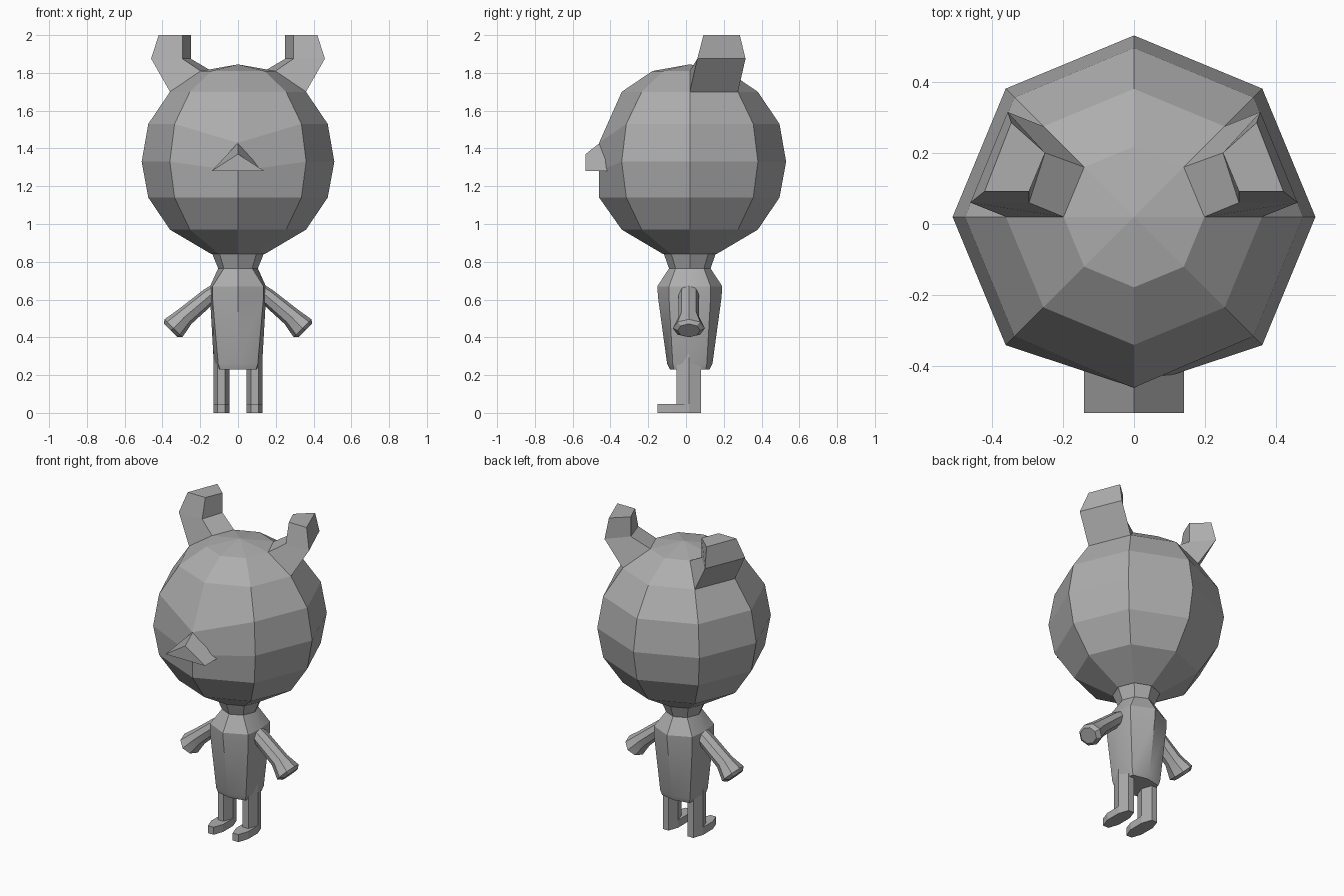
import bpy, bmesh, math
from math import sin, cos, pi

cube = bpy.data.objects.get("Cube")
if cube:
    bpy.data.objects.remove(cube, do_unlink=True)

grey = bpy.data.materials.new("plain grey")
grey.use_nodes = True
colour = (0.42, 0.42, 0.42, 1)
grey.diffuse_color = colour
grey.node_tree.nodes["Principled BSDF"].inputs["Base Color"].default_value = colour

MID_Y = 0.02  # front-to-back centre of the figure


def finish(name, bm, smooth=False):
    bmesh.ops.recalc_face_normals(bm, faces=bm.faces)
    mesh = bpy.data.meshes.new(name)
    bm.to_mesh(mesh)
    bm.free()
    mesh.materials.append(grey)
    obj = bpy.data.objects.new(name, mesh)
    bpy.context.collection.objects.link(obj)
    if smooth:
        bpy.ops.object.select_all(action="DESELECT")
        obj.select_set(True)
        bpy.context.view_layer.objects.active = obj
        bpy.ops.object.shade_smooth_by_angle(angle=math.radians(30))
    return obj


def loft(rings, side=1):
    """Skin equal-sized rings of points and close both ends."""
    bm = bmesh.new()
    loops = [[bm.verts.new((side * x, y, z)) for x, y, z in r] for r in rings]
    for a, b in zip(loops, loops[1:]):
        for i in range(len(a)):
            j = (i + 1) % len(a)
            bm.faces.new((a[i], a[j], b[j], b[i]))
    bm.faces.new(loops[0])
    bm.faces.new(loops[-1])
    return bm


# Head: eight-sided ball with a flattened face
head_profile = [(0.14, 0.84), (0.36, 0.97), (0.475, 1.14), (0.51, 1.33),
                (0.475, 1.53), (0.36, 1.70), (0.198, 1.81)]
bm = loft([[(r * cos(i * pi / 4), MID_Y + r * sin(i * pi / 4), z) for i in range(8)]
           for r, z in head_profile])
top = max(bm.faces, key=lambda f: f.calc_center_median().z)
bmesh.ops.poke(bm, faces=[top])
for v in bm.verts:
    if v.co.z > 1.8 and abs(v.co.x) < 0.01 and abs(v.co.y - MID_Y) < 0.01:
        v.co.z = 1.845
    if abs(v.co.x) < 0.01 and v.co.y < -0.42:
        v.co.y = -0.46
        if v.co.z > 1.5:
            v.co.z = 1.43
        elif v.co.z > 1.3:
            v.co.z = 1.28
finish("head", bm)

# Nose: sloping three-sided wedge
finish("nose", loft([
    [(-0.14, -0.39, 1.28), (0.14, -0.39, 1.28), (0, -0.455, 1.43)],
    [(-0.14, -0.532, 1.28), (0.14, -0.532, 1.28), (0, -0.532, 1.37)]]))

# Torso with neck: (height, half width, half depth, corner x, corner y)
torso = [(0.23, 0.115, 0.105, 0.095, 0.085), (0.26, 0.128, 0.12, 0.105, 0.09),
         (0.61, 0.148, 0.168, 0.135, 0.11), (0.67, 0.148, 0.172, 0.135, 0.11),
         (0.765, 0.105, 0.11, 0.075, 0.075), (0.85, 0.14, 0.14, 0.10, 0.10)]
finish("torso", loft([
    [(w, MID_Y, z), (cx, MID_Y + cy, z), (0, MID_Y + d, z), (-cx, MID_Y + cy, z),
     (-w, MID_Y, z), (-cx, MID_Y - cy, z), (0, MID_Y - d, z), (cx, MID_Y - cy, z)]
    for z, w, d, cx, cy in torso]), smooth=True)


def hexagon(z, front):
    """Leg section; front moves its three front points forward."""
    x, y = 0.0875, 0.015
    return [(x + 0.0425, y, z), (x + 0.02, y + 0.065, z), (x - 0.02, y + 0.065, z),
            (x - 0.0425, y, z), (x - 0.0425, y - front, z),
            (x - 0.02, y - 0.065 - front, z), (x + 0.02, y - 0.065 - front, z),
            (x + 0.0425, y - front, z)]


def leg_section(z):
    x, y = 0.0875, 0.015
    return [(x + 0.0425 * cos(i * pi / 3) * (1 if i % 3 == 0 else 0.94),
             y + 0.075 * sin(i * pi / 3), z) for i in range(6)]


# Arm sections: (centre x, centre z, half thickness, half depth)
arm = [(0.11, 0.645, 0.045, 0.05), (0.15, 0.62, 0.045, 0.055),
       (0.283, 0.508, 0.052, 0.055), (0.342, 0.448, 0.067, 0.085),
       (0.357, 0.436, 0.05, 0.06)]

for name, side in (("left", 1), ("right", -1)):
    finish(name + "_leg", loft([leg_section(0.03), leg_section(0.34)], side))
    finish(name + "_foot", loft([hexagon(0, 0.10), hexagon(0.048, 0.10)], side))

    diag = math.sqrt(0.5)
    finish(name + "_arm", loft([
        [(x + t * diag * cos(i * pi / 4), MID_Y - 0.005 + d * sin(i * pi / 4),
          z + t * diag * cos(i * pi / 4)) for i in range(8)]
        for x, z, t, d in arm], side), smooth=True)

    # Ear: a bent block rising from one upper panel of the head
    finish(name + "_ear", loft([
        [(0.36, 0.02, 1.70), (0.255, 0.275, 1.70), (0.14, 0.16, 1.81), (0.198, 0.02, 1.81)],
        [(0.46, 0.06, 1.875), (0.355, 0.315, 1.875), (0.25, 0.20, 1.875), (0.295, 0.06, 1.875)],
        [(0.42, 0.092, 2.0), (0.345, 0.285, 2.0), (0.25, 0.20, 2.0), (0.295, 0.092, 2.0)]],
        side))
